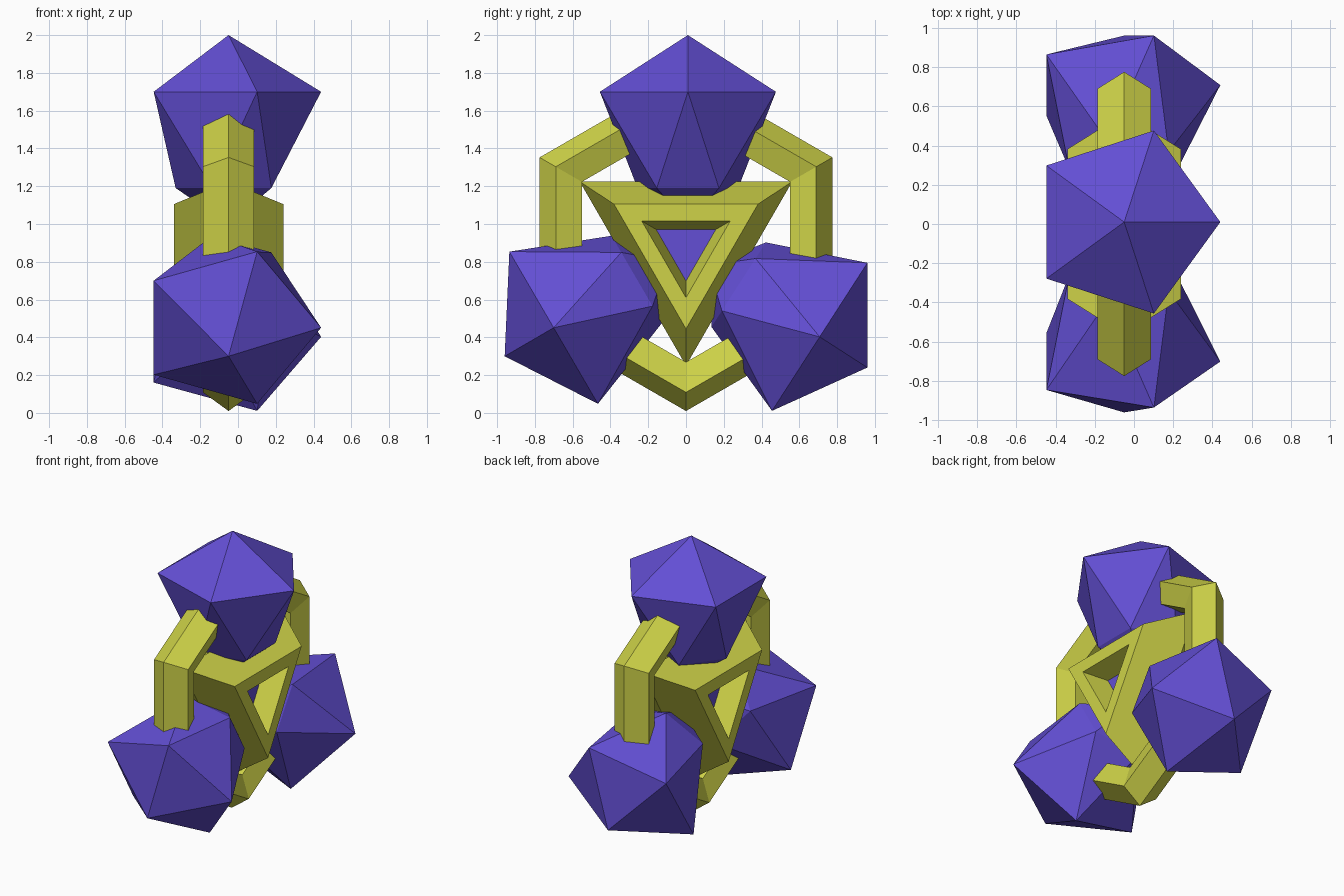
import bpy, bmesh, math
from mathutils import Vector

if "Cube" in bpy.data.objects:
    bpy.data.objects.remove(bpy.data.objects["Cube"])

CX = -0.05  # middle plane of the model


def material(name, color):
    m = bpy.data.materials.new(name)
    m.diffuse_color = (*color, 1)
    m.use_nodes = True
    m.node_tree.nodes["Principled BSDF"].inputs["Base Color"].default_value = m.diffuse_color
    return m


purple = material("purple", (0.125, 0.078, 0.66))
yellow = material("yellow", (0.62, 0.65, 0.065))


def build(name, verts, faces, mat):
    bm = bmesh.new()
    vs = [bm.verts.new(v) for v in verts]
    for f in faces:
        bm.faces.new([vs[i] for i in f])
    bmesh.ops.recalc_face_normals(bm, faces=bm.faces)
    me = bpy.data.meshes.new(name)
    bm.to_mesh(me)
    bm.free()
    me.materials.append(mat)
    ob = bpy.data.objects.new(name, me)
    bpy.context.collection.objects.link(ob)
    return ob


def polygon_ring(name, corners, start, section, mat):
    """Mitred closed tube round the x axis; section = (x, corner radius, centre z)."""
    n = len(section)
    verts = []
    for k in range(corners):
        a = start + math.tau * k / corners
        verts += [(x, r * math.cos(a), zc + r * math.sin(a)) for x, r, zc in section]
    faces = []
    for k in range(corners):
        k2 = (k + 1) % corners
        for j in range(n):
            j2 = (j + 1) % n
            faces.append((k * n + j, k * n + j2, k2 * n + j2, k2 * n + j))
    return build(name, verts, faces, mat)


def gem(name, apex, degrees):
    """Tapered icosahedron pointing outward in the yz plane."""
    a = math.radians(degrees)
    out = Vector((0, math.cos(a), math.sin(a)))
    side = Vector((0, -math.sin(a), math.cos(a)))
    tip = Vector((CX, *apex))
    verts = [tip, tip - out * 1.0]
    for radius, depth, turn in ((0.49, 0.30, 0), (0.28, 0.81, math.pi / 5)):
        for k in range(5):
            t = turn + math.tau * k / 5
            verts.append(tip - out * depth + side * (radius * math.sin(t))
                         + Vector((radius * math.cos(t), 0, 0)))
    faces = []
    for k in range(5):
        u, u2, w, w2 = 2 + k, 2 + (k + 1) % 5, 7 + k, 7 + (k + 1) % 5
        faces += [(0, u, u2), (u, w, u2), (u2, w, w2), (1, w2, w)]
    return build(name, verts, faces, purple)


# Three gems
gem("top_gem", (0.01, 2.0), 90)
gem("left_gem", (-0.96, 0.30), 210.2)
gem("right_gem", (0.96, 0.24), -32.8)

# Outer six-sided ring with a five-sided section
R = 0.143
ring = [(CX + R * math.sin(math.tau * j / 5),
         0.895 - R + R * math.cos(math.tau * j / 5), 0.905) for j in range(5)]
polygon_ring("outer_ring", 6, -math.pi / 2, ring, yellow)

# Inner triangular frame
frame = [(CX, 0.65, 0.90), (CX + 0.29, 0.44, 0.885), (CX + 0.29, 0.27, 0.88),
         (CX, 0.10, 0.88), (CX - 0.29, 0.27, 0.88), (CX - 0.29, 0.44, 0.885)]
polygon_ring("triangle_frame", 3, -math.pi / 2, frame, yellow)

# Triangular core that fills the frame's opening
verts = [(CX + s * 0.14, 0.20 * math.cos(a), 0.88 + 0.20 * math.sin(a))
         for s in (-1, 1)
         for a in (-math.pi / 2 + math.tau * k / 3 for k in range(3))]
build("core", verts, [(0, 1, 2), (3, 4, 5), (0, 1, 4, 3), (1, 2, 5, 4), (2, 0, 3, 5)], purple)
